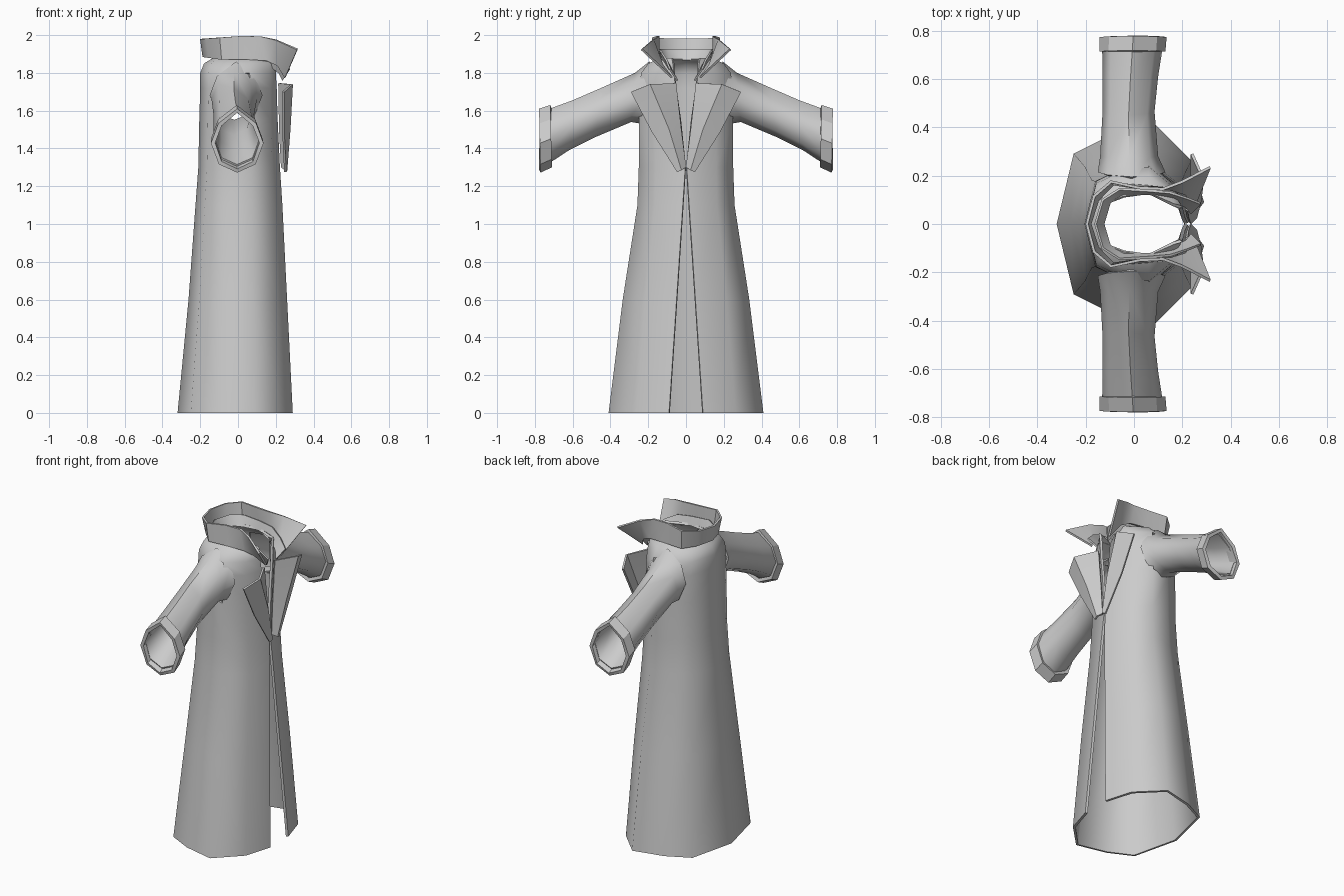
import bpy, bmesh, math


def loft(name, rows, thick, closed=False, skip=(), offset=-1, angle=50):
    """Skin rows of points, mirror across y, give cloth thickness."""
    bm = bmesh.new()
    grid = [[bm.verts.new(p) for p in row] for row in rows]
    n = len(rows[0])
    for i in range(len(rows) - 1):
        for j in range(n if closed else n - 1):
            if (i, j) in skip:
                continue
            k = (j + 1) % n
            bm.faces.new((grid[i][j], grid[i][k], grid[i + 1][k], grid[i + 1][j]))
    mesh = bpy.data.meshes.new(name)
    bm.to_mesh(mesh)
    bm.free()
    ob = bpy.data.objects.new(name, mesh)
    bpy.context.collection.objects.link(ob)
    m = ob.modifiers.new("mirror", 'MIRROR')
    m.use_axis = (False, True, False)
    m.merge_threshold = 0.0005
    s = ob.modifiers.new("cloth", 'SOLIDIFY')
    s.thickness = thick
    s.offset = offset
    bpy.ops.object.select_all(action='DESELECT')
    ob.select_set(True)
    bpy.context.view_layer.objects.active = ob
    bpy.ops.object.convert(target='MESH')
    bpy.ops.object.shade_smooth_by_angle(angle=math.radians(angle))
    return ob


# Coat body: z, front x, back x, half width, half of front gap
levels = [(0, .29, -.32, .41, .09), (.6, .26, -.262, .335, .05),
          (1.1, .235, -.225, .257, .017), (1.3, .222, -.21, .25, .004),
          (1.55, .21, -.205, .25, .03), (1.72, .205, -.2, .25, .055),
          (1.80, .2, -.2, .237, .065), (1.85, .2, -.18, .2, .07),
          (1.88, .2, -.13, .13, .075)]
body = []
for z, xf, xb, w, gap in levels:
    body.append([(xf, gap, z), (.82 * xf, max(.64 * w, gap + .01), z), (.31 * xf, w, z),
                 (.32 * xb, .89 * w, z), (.78 * xb, .71 * w, z), (xb, 0, z)])
# the skipped faces are the armholes
loft("coat_body", body, .015, skip={(4, 2), (5, 2)}, angle=60)


# Sleeves: teardrop rings given by top (y, z), bottom (y, z), min x, max x
def ring(yt, zt, yb, zb, x0, x1):
    shape = [(0, 0), (.72, .23), (1, .54), (.7, .87), (0, 1),
             (-.7, .87), (-1, .54), (-.72, .23)]
    cx, r = (x0 + x1) / 2, (x1 - x0) / 2
    return [(cx + u * r, yt + (yb - yt) * t, zt + (zb - zt) * t) for u, t in shape]


loft("sleeve", [ring(.195, 1.86, .23, 1.53, -.15, .13),
                ring(.27, 1.80, .29, 1.54, -.14, .10),
                ring(.45, 1.72, .48, 1.46, -.13, .085),
                ring(.60, 1.655, .62, 1.39, -.13, .10),
                ring(.75, 1.60, .75, 1.305, -.132, .122)], .012, closed=True, angle=60)

# Turned-back cuffs
loft("cuff", [ring(.718, 1.63, .71, 1.30, -.143, .13),
              ring(.778, 1.61, .77, 1.272, -.143, .135)], .022, closed=True, angle=30)

# Lapels, folded out from the front edge
loft("lapel", [[(.232, .003, 1.3), (.255, .025, 1.285), (.25, .045, 1.275)],
               [(.222, .028, 1.5), (.272, .09, 1.5), (.24, .18, 1.49)],
               [(.218, .055, 1.745), (.285, .19, 1.74), (.24, .29, 1.70)]],
     .012, offset=0, angle=30)

# Standing collar with flared front points
lower = [(-.182, 0, 1.885), (-.15, .10, 1.88), (-.085, .165, 1.87), (.05, .155, 1.87),
         (.15, .145, 1.865), (.21, .125, 1.84), (.25, .075, 1.775)]
upper = [(-.195, 0, 1.98), (-.165, .115, 1.982), (-.095, .175, 1.987), (.02, .15, 1.995),
         (.12, .145, 1.993), (.2, .175, 1.975), (.315, .235, 1.925)]
loft("collar", [lower, upper], .012, offset=0, angle=40)

# Inner collar band around the neck
band_low = [(-.13, 0, 1.87), (-.10, .09, 1.87), (-.04, .125, 1.87), (.06, .125, 1.865),
            (.15, .11, 1.85), (.215, .07, 1.80), (.235, .045, 1.76)]
band_top = [(-.16, 0, 1.925), (-.13, .10, 1.925), (-.06, .145, 1.925), (.06, .138, 1.92),
            (.15, .13, 1.91), (.225, .105, 1.87), (.275, .085, 1.82)]
loft("collar_band", [band_low, band_top], .01, offset=0, angle=40)
